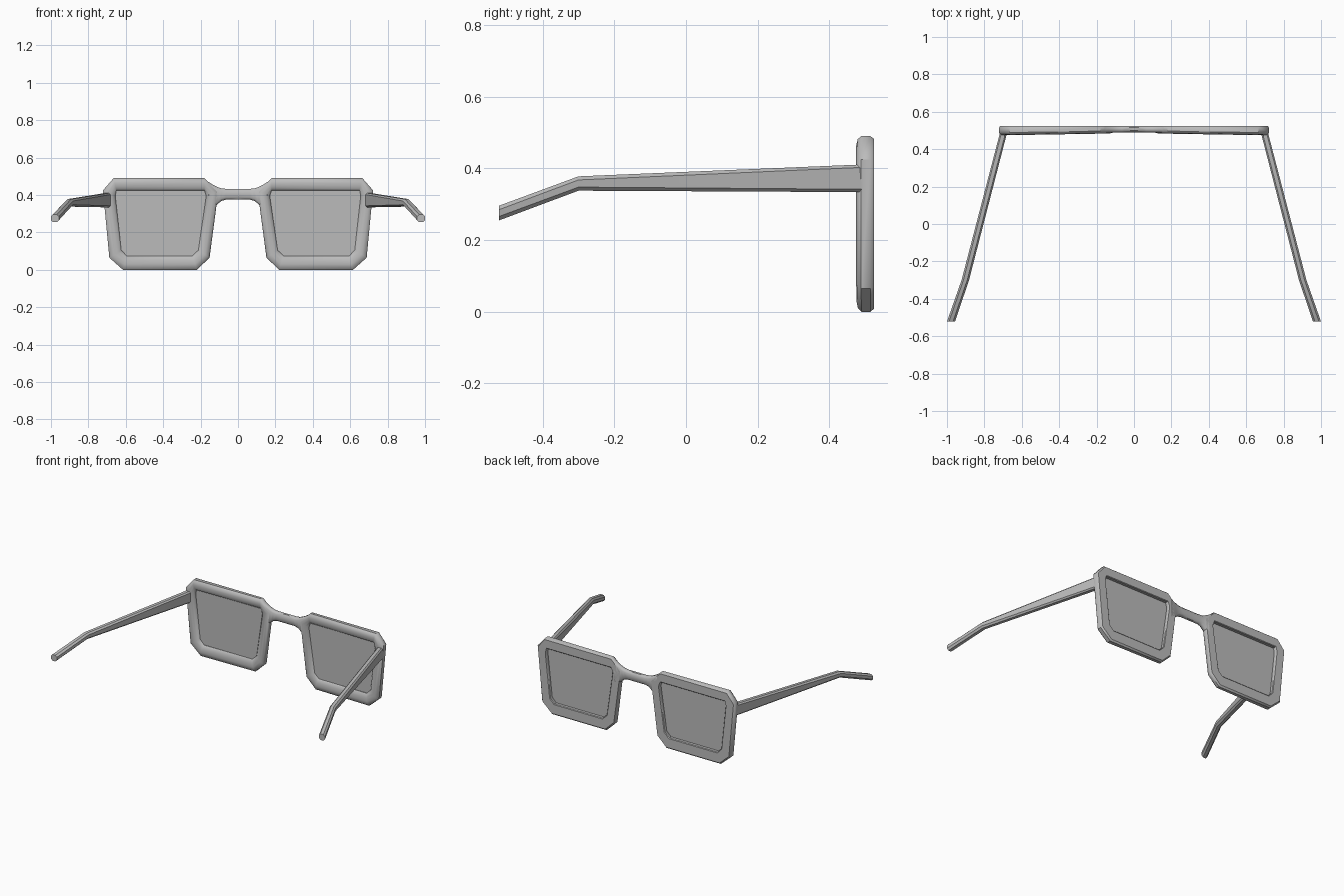
import bpy
import bmesh
from math import radians

if "Cube" in bpy.data.objects:
    bpy.data.objects.remove(bpy.data.objects["Cube"])


def make_material(name, value):
    mat = bpy.data.materials.new(name)
    mat.use_nodes = True
    colour = (value, value, value, 1)
    mat.diffuse_color = colour
    mat.node_tree.nodes["Principled BSDF"].inputs["Base Color"].default_value = colour
    return mat


GREY = make_material("plain grey", 0.5)


def loft(name, rings, wrap=False, caps=(True, True), angle=40):
    """Skin matching rings of points, mirror the part across x and shade it."""
    bm = bmesh.new()
    loops = [[bm.verts.new(p) for p in ring] for ring in rings]
    count = len(loops[0])
    pairs = list(zip(loops, loops[1:]))
    if wrap:
        pairs.append((loops[-1], loops[0]))
    for a, b in pairs:
        for i in range(count):
            j = (i + 1) % count
            bm.faces.new((a[i], a[j], b[j], b[i]))
    if not wrap:
        for use, loop in zip(caps, (loops[0], loops[-1])):
            if use:
                bm.faces.new(loop)
    bmesh.ops.recalc_face_normals(bm, faces=bm.faces)
    # An open end on the centre line needs an explicit outward check
    mesh = bpy.data.meshes.new(name)
    bm.to_mesh(mesh)
    bm.free()
    mesh.materials.append(GREY)
    mesh.shade_smooth()
    mesh.set_sharp_from_angle(angle=radians(angle))
    obj = bpy.data.objects.new(name, mesh)
    bpy.context.collection.objects.link(obj)
    mirror = obj.modifiers.new("mirror", "MIRROR")
    mirror.use_axis = (True, False, False)
    return obj


def octagon(a0, a1, b0, b1, ca, cb):
    """Rectangle with cut corners, as pairs."""
    return [(a0 + ca, b0), (a1 - ca, b0), (a1, b0 + cb), (a1, b1 - cb),
            (a1 - ca, b1), (a0 + ca, b1), (a0, b1 - cb), (a0, b0 + cb)]


# Rim outlines, matching corners, as x and z
outer = [(0.18, 0.49), (0.665, 0.49), (0.722, 0.425), (0.688, 0.065),
         (0.615, 0), (0.22, 0), (0.152, 0.065), (0.105, 0.42)]
inner = [(0.18, 0.425), (0.65, 0.425), (0.656, 0.395), (0.624, 0.105),
         (0.595, 0.075), (0.243, 0.075), (0.212, 0.105), (0.17, 0.395)]

# Rim section from outer edge to hole: rounded front, flat back
section = [(0, 0.515), (0, 0.488), (0.13, 0.478), (0.4, 0.474), (0.7, 0.477),
           (0.92, 0.484), (1, 0.491), (1, 0.521), (0.94, 0.525), (0.12, 0.525)]


def rim_ring(t, y):
    ring = []
    for (ax, az), (bx, bz) in zip(outer, inner):
        x, z = ax + (bx - ax) * t, az + (bz - az) * t
        lean = 0.012 * (1 - x / 0.72) if y < 0.5 else 0
        ring.append((x, y + lean, z))
    return ring


loft("rims", [rim_ring(t, y) for t, y in section], wrap=True)

# Lenses set into the rims
loft("lenses", [[(x, y, z) for x, z in inner] for y in (0.497, 0.503)])

# Bridge flaring into both rims: x, bottom, top
flare = [(0, 0.375, 0.433), (0.065, 0.375, 0.433), (0.09, 0.368, 0.436),
         (0.11, 0.35, 0.443), (0.135, 0.33, 0.455), (0.157, 0.32, 0.47)]
loft("bridge", [[(x, y, z) for y, z in octagon(0.489, 0.525, lo, hi, 0.01, 0.012)]
                for x, lo, hi in flare], caps=(False, True), angle=50)

# Temples: y, inner x, outer x, bottom, top, corner cut
stations = [(0.49, 0.678, 0.716, 0.334, 0.411, 0.008),
            (-0.3, 0.882, 0.922, 0.338, 0.378, 0.01),
            (-0.522, 0.957, 1.0, 0.255, 0.296, 0.011)]
loft("temples", [[(x, y, z) for x, z in octagon(xi, xo, lo, hi, c, c)]
                 for y, xi, xo, lo, hi, c in stations])
